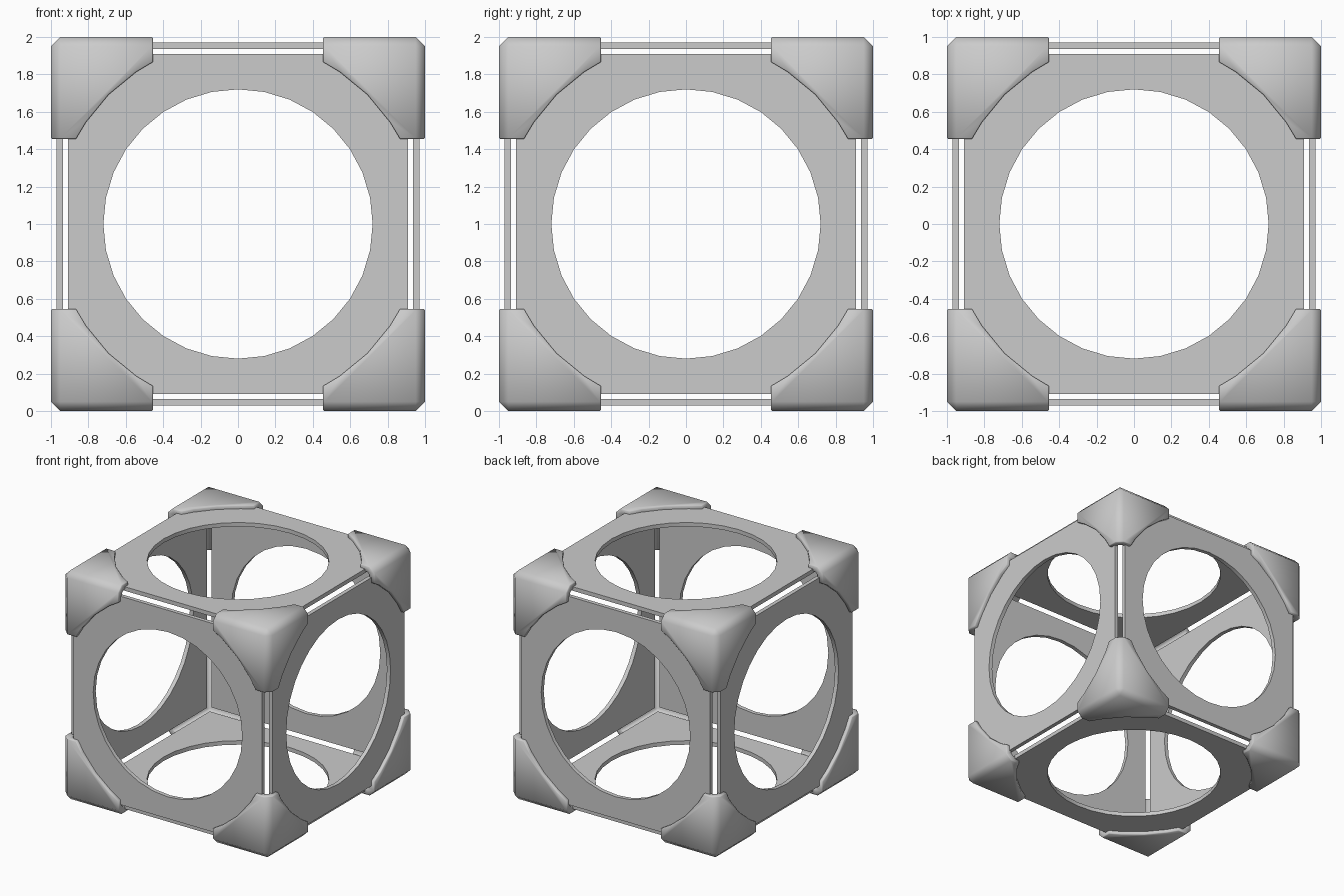
import bpy, bmesh, math
from mathutils import Vector, Matrix

if "Cube" in bpy.data.objects:
    bpy.data.objects.remove(bpy.data.objects["Cube"])

CENTRE = Vector((0, 0, 1))


def make_object(name, bm):
    mesh = bpy.data.meshes.new(name)
    bm.to_mesh(mesh)
    bm.free()
    obj = bpy.data.objects.new(name, mesh)
    bpy.context.collection.objects.link(obj)
    obj.location = CENTRE
    return obj


def smooth(obj, degrees):
    bpy.ops.object.select_all(action='DESELECT')
    obj.select_set(True)
    bpy.context.view_layer.objects.active = obj
    bpy.ops.object.convert(target='MESH')
    bpy.ops.object.shade_smooth_by_angle(angle=math.radians(degrees))


# Square panel with a 32-sided round hole, facing +z
def panel(name, rotation, half=0.91, hole=0.72, z_in=0.935, z_out=0.97, n=32):
    bm = bmesh.new()
    rings = []
    for square, z in ((True, z_out), (False, z_out), (False, z_in), (True, z_in)):
        ring = []
        for i in range(n):
            a = 2 * math.pi * i / n
            c, s = math.cos(a), math.sin(a)
            r = half / max(abs(c), abs(s)) if square else hole
            ring.append(bm.verts.new((r * c, r * s, z)))
        rings.append(ring)
    for k in range(4):
        a, b = rings[k], rings[(k + 1) % 4]
        for i in range(n):
            j = (i + 1) % n
            bm.faces.new((a[i], a[j], b[j], b[i]))
    bmesh.ops.recalc_face_normals(bm, faces=bm.faces)
    bm.transform(rotation)
    smooth(make_object(name, bm), 30)


# Corner guard: three scooped plates meeting at a chamfered corner, mirrored to all eight
def corner_guards(reach=0.455, scoop=0.978, chamfer=0.05, thickness=0.055):
    tip = math.sqrt(scoop ** 2 - reach ** 2)
    arc = [(scoop * math.cos(math.radians(a)), scoop * math.sin(math.radians(a)))
           for a in (33.75, 45, 56.25)]
    outline = [(1, 1), (reach, 1), (reach, tip)] + arc[::-1] + [(tip, reach), (1, reach)]
    bm = bmesh.new()
    for axis in range(3):
        verts = []
        for u, v in outline:
            co = Vector((1, 1, 1))
            co[(axis + 1) % 3], co[(axis + 2) % 3] = u, v
            verts.append(bm.verts.new(co))
        bm.faces.new(verts)
    bmesh.ops.remove_doubles(bm, verts=bm.verts, dist=1e-4)
    bm.normal_update()
    for f in bm.faces:
        if f.normal.dot(Vector((1, 1, 1))) < 0:
            f.normal_flip()
    ridges = [e for e in bm.edges if len(e.link_faces) == 2]
    bmesh.ops.bevel(bm, geom=ridges, offset=chamfer, offset_type='OFFSET',
                    segments=1, profile=0.5, affect='EDGES')
    obj = make_object("corner_guards", bm)
    shell = obj.modifiers.new("shell", 'SOLIDIFY')
    shell.thickness = thickness
    shell.offset = -1
    shell.use_even_offset = True
    lip = obj.modifiers.new("lip", 'BEVEL')
    lip.width = 0.006
    lip.segments = 1
    lip.limit_method = 'ANGLE'
    lip.angle_limit = math.radians(65)
    mirror = obj.modifiers.new("mirror", 'MIRROR')
    mirror.use_axis = (True, True, True)
    mirror.use_mirror_merge = False
    smooth(obj, 50)


faces = {
    "top_panel": (0, 'X'), "bottom_panel": (180, 'X'),
    "front_panel": (90, 'X'), "back_panel": (-90, 'X'),
    "right_panel": (90, 'Y'), "left_panel": (-90, 'Y'),
}
for name, (angle, axis) in faces.items():
    panel(name, Matrix.Rotation(math.radians(angle), 4, axis))
corner_guards()
